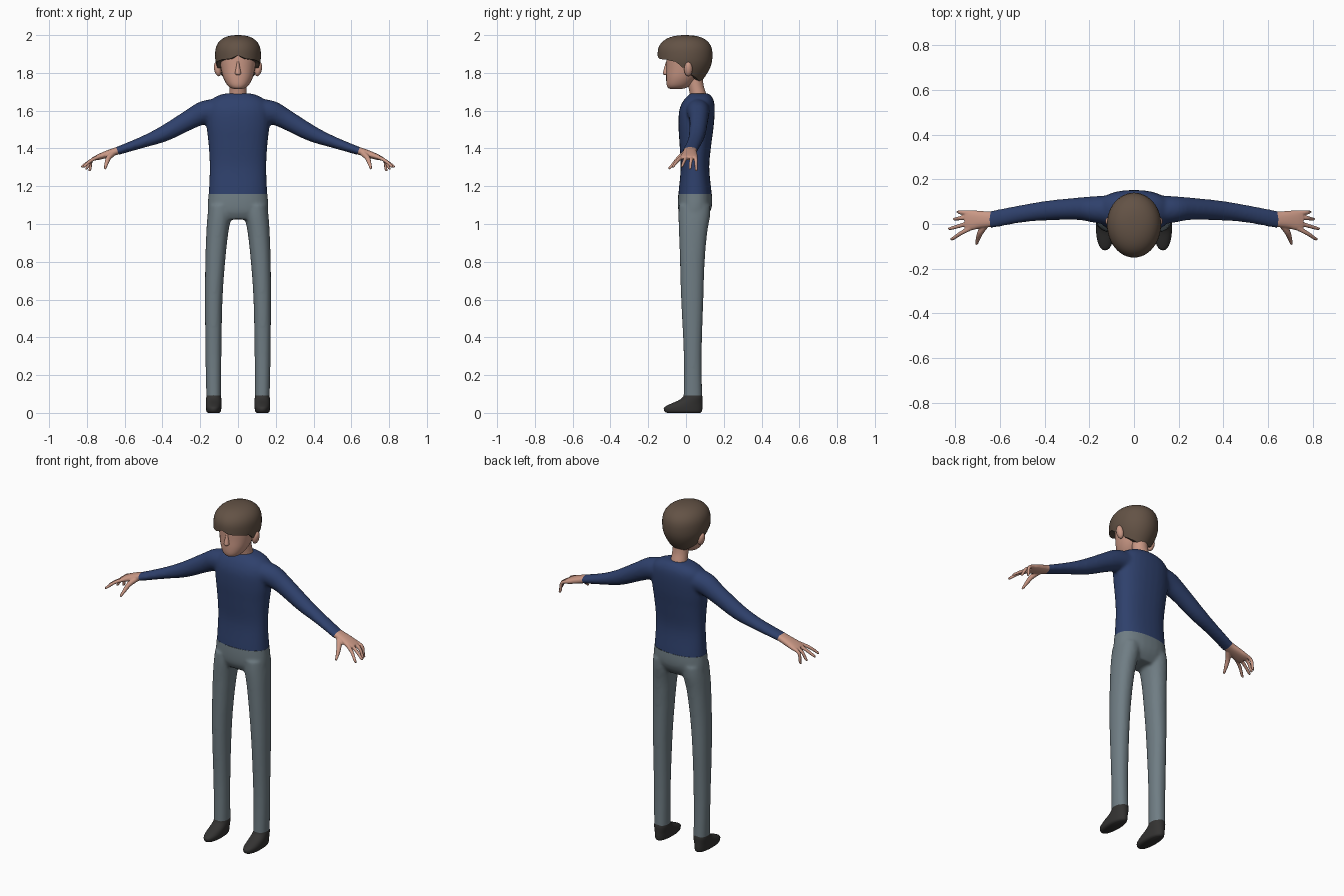
import bpy, bmesh, math
from mathutils import Vector

cube = bpy.data.objects.get("Cube")
if cube:
    bpy.data.objects.remove(cube, do_unlink=True)


def material(name, rgb):
    m = bpy.data.materials.new(name)
    m.use_nodes = True
    m.diffuse_color = (*rgb, 1)
    m.node_tree.nodes["Principled BSDF"].inputs["Base Color"].default_value = (*rgb, 1)
    return m


SKIN = material("skin", (0.60, 0.32, 0.24))
HAIR = material("brown hair", (0.125, 0.085, 0.06))
NAVY = material("navy knit", (0.028, 0.052, 0.15))
GREY = material("grey cloth", (0.16, 0.205, 0.23))
DARK = material("dark leather", (0.034, 0.033, 0.032))
parts = []


def refine(rows, steps=4):
    """Catmull-Rom interpolation between the given rows."""
    out = []
    for i in range(len(rows) - 1):
        a, b, c, d = (rows[max(i - 1, 0)], rows[i], rows[i + 1], rows[min(i + 2, len(rows) - 1)])
        for k in range(steps):
            t = k / steps
            out.append([q + 0.5 * t * (r - p + t * (2 * p - 5 * q + 4 * r - s + t * (3 * (q - r) + s - p)))
                        for p, q, r, s in zip(a, b, c, d)])
    return out + [list(rows[-1])]


def loft(bm, rows, ref, tangent=None, power=2.0, n=28):
    """Closed tube through rows of (x, y, z, radius along ref, other radius)."""
    rows = refine(rows)
    rings = []
    for i, (x, y, z, ru, rv) in enumerate(rows):
        lo, hi = rows[max(i - 1, 0)], rows[min(i + 1, len(rows) - 1)]
        t = tangent or (Vector(hi[:3]) - Vector(lo[:3])).normalized()
        u = (ref - t * ref.dot(t)).normalized()
        v = t.cross(u)
        ring = []
        for k in range(n):
            a = math.tau * k / n
            c, s = math.cos(a), math.sin(a)
            c = math.copysign(abs(c) ** (2 / power), c)
            s = math.copysign(abs(s) ** (2 / power), s)
            ring.append(bm.verts.new(Vector((x, y, z)) + u * c * ru + v * s * rv))
        rings.append(ring)
    skin_rings(bm, rings)
    bm.faces.new(rings[0])
    bm.faces.new(rings[-1])


def skin_rings(bm, rings):
    for r0, r1 in zip(rings, rings[1:]):
        for k in range(len(r0)):
            j = (k + 1) % len(r0)
            bm.faces.new((r0[k], r0[j], r1[j], r1[k]))


def stack(bm, rows, side=1, power=2.0):
    """Upright loft through rows of (z, x0, x1, y0, y1)."""
    rows = [(side * (x0 + x1) / 2, (y0 + y1) / 2, z, (x1 - x0) / 2, (y1 - y0) / 2)
            for z, x0, x1, y0, y1 in rows]
    loft(bm, rows, Vector((1, 0, 0)), Vector((0, 0, 1)), power)


def finish(name, bm, mat, voxel=0, smooth=0, cuts=()):
    """Make the object; optionally fuse its lofts and trim it with planes."""
    bmesh.ops.recalc_face_normals(bm, faces=bm.faces)
    me = bpy.data.meshes.new(name)
    bm.to_mesh(me)
    bm.free()
    ob = bpy.data.objects.new(name, me)
    bpy.context.collection.objects.link(ob)
    if voxel:
        mod = ob.modifiers.new("fuse", 'REMESH')
        mod.mode, mod.voxel_size = 'VOXEL', voxel
        mod = ob.modifiers.new("soften", 'SMOOTH')
        mod.factor, mod.iterations = 0.5, smooth
        bpy.context.view_layer.update()
        fused = bpy.data.meshes.new_from_object(ob.evaluated_get(bpy.context.evaluated_depsgraph_get()))
        ob.modifiers.clear()
        bm = bmesh.new()
        bm.from_mesh(fused)
        for co, no in cuts:
            bmesh.ops.bisect_plane(bm, geom=bm.verts[:] + bm.edges[:] + bm.faces[:],
                                   plane_co=co, plane_no=no, clear_outer=True)
        bm.to_mesh(fused)
        bm.free()
        ob.data = fused
        fused.name = name
    ob.data.materials.clear()
    ob.data.materials.append(mat)
    parts.append(ob)
    return ob


Y = Vector((0, 1, 0))
WAIST = 1.16

# Sweater: torso and both sleeves fused
bm = bmesh.new()
stack(bm, [(z, -h, h, a, b) for z, h, a, b in (
    (1.08, .16, -.042, .138), (1.16, .155, -.04, .136), (1.3, .15, -.028, .123),
    (1.42, .156, -.034, .134), (1.52, .167, -.04, .147), (1.6, .168, -.036, .152),
    (1.65, .15, -.016, .148), (1.68, .105, .01, .132), (1.692, .06, .025, .115))], power=2.3)
for s in (1, -1):
    loft(bm, [(s * x, y, z, ru, rv) for x, y, z, ru, rv in (
        (.06, .06, 1.605, .07, .06), (.17, .065, 1.593, .06, .062), (.25, .068, 1.556, .05, .053),
        (.386, .06, 1.481, .044, .043), (.5, .046, 1.435, .039, .031),
        (.635, .021, 1.388, .039, .022), (.68, .015, 1.372, .039, .022))], Y)
finish("sweater", bm, NAVY, .009, 6, [
    ((0, 0, WAIST), (0, 0, -1)), ((.638, 0, 1.388), (.94, 0, -.34)), ((-.638, 0, 1.388), (-.94, 0, -.34))])

# Trousers: hips and both legs fused
bm = bmesh.new()
stack(bm, [(z, -h, h, a, b) for z, h, a, b in (
    (1.025, .13, -.02, .1), (1.06, .158, -.038, .125), (1.1, .161, -.043, .138),
    (1.16, .156, -.041, .137), (1.25, .15, -.032, .126))], power=2.3)
for s in (1, -1):
    stack(bm, [(.04, .089, .167, -.014, .087), (.3, .088, .172, -.012, .083),
               (.6, .082, .175, -.026, .092), (.8, .068, .173, -.032, .099),
               (.95, .052, .168, -.037, .112), (1.04, .035, .162, -.04, .127),
               (1.1, .03, .155, -.038, .13)], s, 2.2)
finish("trousers", bm, GREY, .009, 6, [((0, 0, .092), (0, 0, -1)), ((0, 0, WAIST), (0, 0, 1))])

for s, label in ((1, "left"), (-1, "right")):
    # Shoe
    bm = bmesh.new()
    stack(bm, [(0, .1, .158, -.1, .075), (.008, .091, .167, -.114, .084), (.028, .088, .17, -.116, .087),
               (.045, .088, .17, -.088, .087), (.065, .088, .169, -.042, .087),
               (.082, .089, .168, -.018, .087), (.1, .092, .165, -.01, .084)], s, 2.2)
    finish(label + "_shoe", bm, DARK)

    # Hand: palm, four fingers and thumb fused
    bm = bmesh.new()
    loft(bm, [(s * x, y, z, ru, rv) for x, y, z, ru, rv in (
        (.615, .024, 1.395, .034, .019), (.65, .021, 1.384, .035, .02), (.69, .02, 1.371, .039, .019),
        (.73, .017, 1.357, .045, .016), (.755, .017, 1.348, .042, .012))], Y, power=2.4)
    for base, tip, z in ((-.018, -.066, 1.3), (.006, -.02, 1.3), (.03, .022, 1.29), (.05, .054, 1.282)):
        reach = .83 - abs(tip + .02) * (.2 if tip < 0 else .5)
        mid = (base + tip) / 2
        loft(bm, [(s * .73, base, 1.358, .011, .011), (s * .775, mid, 1.338, .0095, .0095),
                  (s * (reach - .01), tip, z + .008, .0075, .0075), (s * reach, tip, z, .004, .004)],
             Y, n=10)
    loft(bm, [(s * .66, .0, 1.376, .016, .016), (s * .685, -.035, 1.35, .014, .014),
              (s * .697, -.065, 1.318, .0105, .0105), (s * .704, -.092, 1.292, .006, .006)],
         Vector((0, .5, 1)), n=10)
    finish(label + "_hand", bm, SKIN, .004, 3)

    # Ear
    bm = bmesh.new()
    bmesh.ops.create_uvsphere(bm, u_segments=16, v_segments=10, radius=1)
    for v in bm.verts:
        v.co = (s * (.108 + .019 * v.co.x + .006 * v.co.z), .012 + .022 * v.co.y, 1.82 + .038 * v.co.z)
    finish(label + "_ear", bm, SKIN)

# Neck
bm = bmesh.new()
stack(bm, [(1.64, -.05, .05, .025, .115), (1.69, -.046, .046, .02, .106),
           (1.74, -.044, .044, .01, .092), (1.82, -.044, .044, .0, .085)])
finish("neck", bm, SKIN)

# Head
bm = bmesh.new()
stack(bm, [(z, -h, h, a, b) for z, h, a, b in (
    (1.716, .025, -.085, -.02), (1.722, .042, -.096, .005), (1.74, .06, -.103, .03),
    (1.775, .078, -.105, .06), (1.82, .09, -.104, .085), (1.88, .099, -.104, .1),
    (1.93, .098, -.1, .105), (1.965, .07, -.07, .08))], power=2.15)
finish("head", bm, SKIN)

# Nose
bm = bmesh.new()
stack(bm, [(1.788, -.007, .007, -.114, -.095), (1.795, -.015, .015, -.122, -.09),
           (1.81, -.014, .014, -.12, -.09), (1.835, -.009, .009, -.113, -.09),
           (1.86, -.006, .006, -.106, -.09)])
finish("nose", bm, SKIN)

# Hair: a cap whose hemline follows the fringe, sideburns and nape
HEM = [(0, 1.893), (20, 1.874), (45, 1.87), (70, 1.858), (82, 1.828), (95, 1.825),
       (105, 1.79), (130, 1.768), (155, 1.752), (180, 1.75)]


def hem(deg):
    for (a, za), (b, zb) in zip(HEM, HEM[1:]):
        if deg <= b:
            return za + (zb - za) * (deg - a) / (b - a)
    return HEM[-1][1]


def girth(z):
    if z > 1.9:
        return max(0, 1 - ((z - 1.9) / .1) ** 2.4) ** (1 / 2.4)
    return 1 - .45 * (max(0, 1.88 - z) / .13) ** 1.8


bm = bmesh.new()
rings, n, levels = [], 48, 14
for i in range(-1, levels + 1):
    t = math.sin(math.pi / 2 * max(i, 0) / levels)
    ring = []
    for k in range(n):
        a = math.tau * k / n
        low = hem(math.degrees(min(a, math.tau - a)))
        z = low + (2 - low) * t
        g = girth(z) * (.62 if i < 0 else 1)
        depth = .15 if math.cos(a) > 0 else .14
        ring.append(bm.verts.new((.121 * g * math.sin(a), -depth * g * math.cos(a), z)))
    rings.append(ring)
skin_rings(bm, rings)
bmesh.ops.remove_doubles(bm, verts=bm.verts, dist=.0002)
finish("hair", bm, HAIR)

# Smooth shading with sharp hems
bpy.ops.object.select_all(action='DESELECT')
for ob in parts:
    ob.select_set(True)
bpy.context.view_layer.objects.active = parts[0]
bpy.ops.object.shade_smooth_by_angle(angle=math.radians(50))
